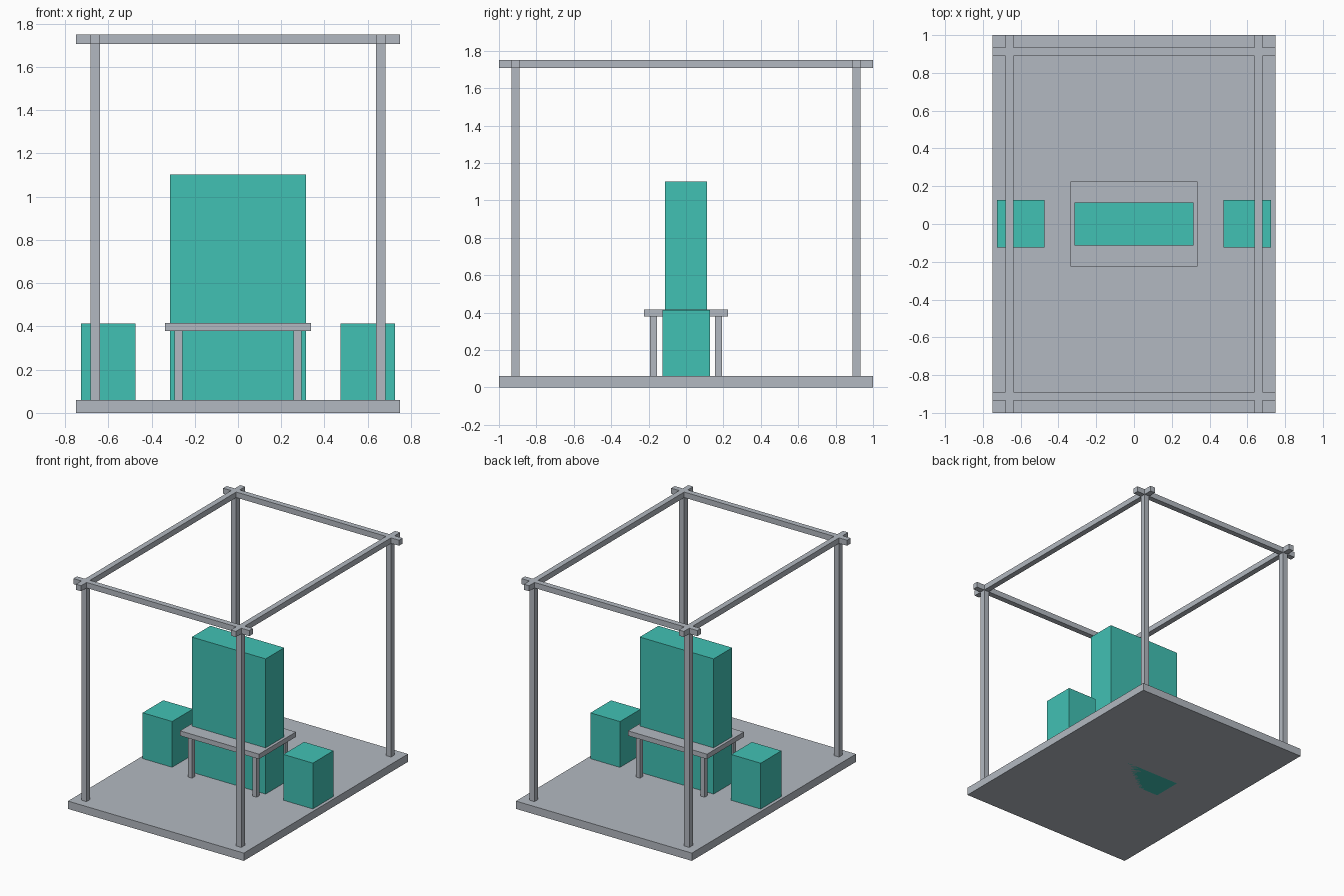
import bpy
import bmesh

if "Cube" in bpy.data.objects:
    bpy.data.objects.remove(bpy.data.objects["Cube"])


def material(name, rgb):
    m = bpy.data.materials.new(name)
    m.diffuse_color = (*rgb, 1.0)
    m.use_nodes = True
    m.node_tree.nodes["Principled BSDF"].inputs["Base Color"].default_value = m.diffuse_color
    return m


GREY = material("light grey", (0.45, 0.485, 0.533))
TEAL = material("teal", (0.053, 0.533, 0.456))


def box(name, x, y, z, mat):
    """Box spanning the (min, max) ranges given on each axis."""
    bm = bmesh.new()
    bmesh.ops.create_cube(bm, size=1.0)
    for v in bm.verts:
        v.co = [r[0] if c < 0 else r[1] for c, r in zip(v.co, (x, y, z))]
    mesh = bpy.data.meshes.new(name)
    bm.to_mesh(mesh)
    bm.free()
    mesh.materials.append(mat)
    ob = bpy.data.objects.new(name, mesh)
    bpy.context.collection.objects.link(ob)
    return ob


def span(centre, width):
    return (centre - width / 2, centre + width / 2)


FLOOR = 0.06
BEAM = 0.043
POST_X, POST_Y = 0.66, 0.912
BEAM_Z = (1.707, 1.75)

# Base platform
box("platform", (-0.75, 0.75), (-1, 1), (0, FLOOR), GREY)

# Corner posts and table legs
for sx, side in ((-1, "left"), (1, "right")):
    for sy, end in ((-1, "front"), (1, "back")):
        box(f"{end}_{side}_post", span(sx * POST_X, BEAM),
            span(sy * POST_Y, BEAM), (FLOOR, BEAM_Z[0]), GREY)
        box(f"{end}_{side}_table_leg", span(sx * 0.275, 0.037),
            span(sy * 0.174, 0.037), (FLOOR, 0.38), GREY)

# Overhead frame with crossing, overhanging beams
for s, side, end in ((-1, "left", "front"), (1, "right", "back")):
    box(f"{side}_beam", span(s * POST_X, BEAM), (-1, 1), BEAM_Z, GREY)
    box(f"{end}_beam", (-0.75, 0.75), span(s * POST_Y, BEAM), BEAM_Z, GREY)

# Table top
box("table_top", (-0.337, 0.337), (-0.225, 0.225), (0.378, 0.416), GREY)

# Tall central block, passing through table and platform
box("central_block", (-0.315, 0.315), (-0.113, 0.113), (0, 1.102), TEAL)

# Low blocks on each side
for s, side in ((-1, "left"), (1, "right")):
    box(f"{side}_block", span(s * 0.6, 0.252), (-0.125, 0.127),
        (FLOOR, 0.413), TEAL)
